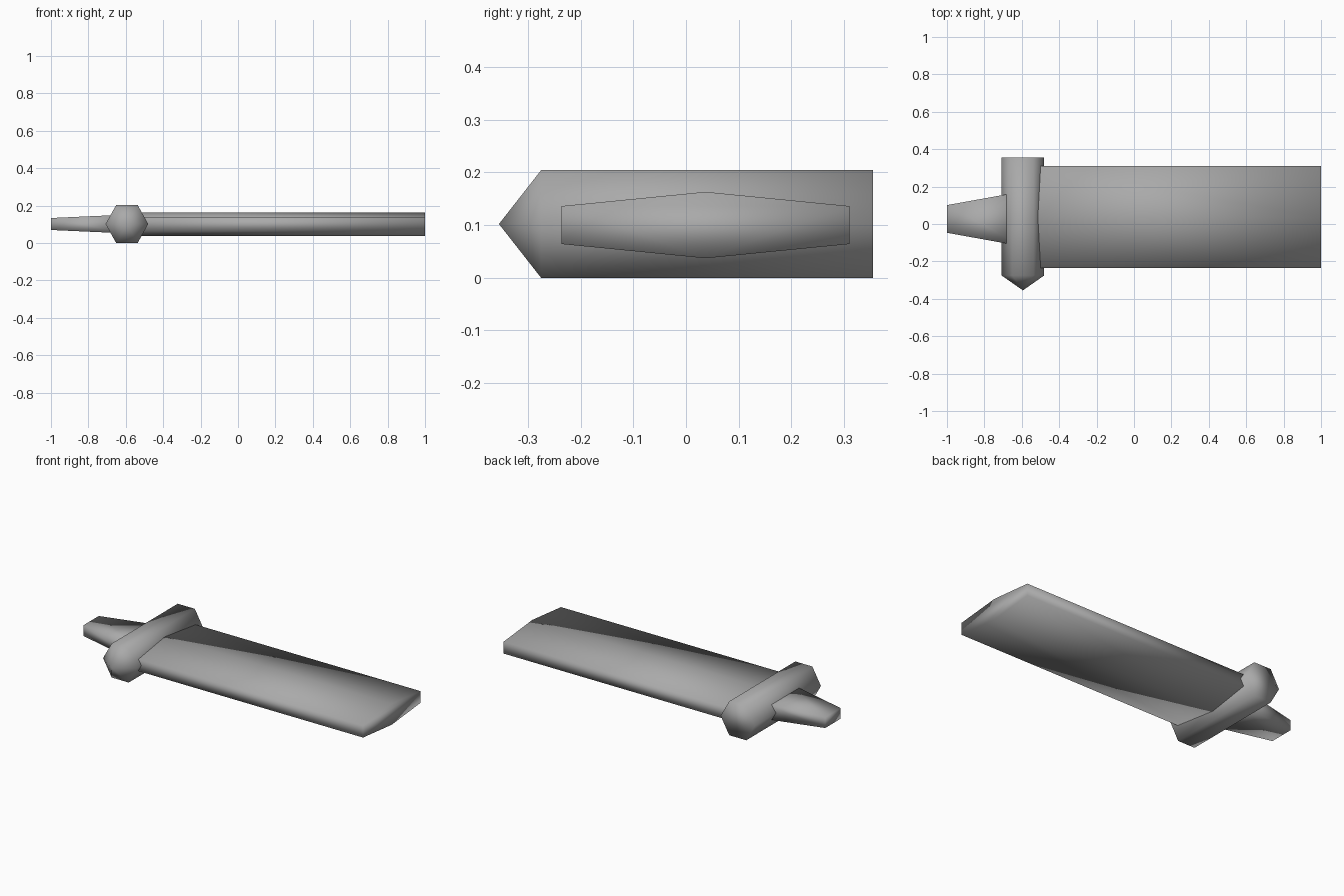
import bpy
import math

cube = bpy.data.objects.get("Cube")
if cube:
    bpy.data.objects.remove(cube, do_unlink=True)

grey = bpy.data.materials.new("plain grey")
grey.use_nodes = True
GREY = (0.4, 0.4, 0.4, 1)
grey.diffuse_color = GREY
grey.node_tree.nodes["Principled BSDF"].inputs["Base Color"].default_value = GREY

MID_Y, MID_Z = 0.037, 0.102


def loft(name, start, end, tip=None):
    """Join two matching rings; close the first with a tip or a flat cap."""
    n = len(start)
    verts = list(start) + list(end)
    faces = [(i, (i + 1) % n, n + (i + 1) % n, n + i) for i in range(n)]
    faces.append(tuple(range(n, 2 * n)))
    if tip:
        verts.append(tip)
        faces += [((i + 1) % n, i, 2 * n) for i in range(n)]
    else:
        faces.append(tuple(reversed(range(n))))
    mesh = bpy.data.meshes.new(name)
    mesh.from_pydata(verts, [], faces)
    mesh.materials.append(grey)
    obj = bpy.data.objects.new(name, mesh)
    bpy.context.collection.objects.link(obj)
    # Outward normals and soft shading
    bpy.ops.object.select_all(action="DESELECT")
    obj.select_set(True)
    bpy.context.view_layer.objects.active = obj
    bpy.ops.object.mode_set(mode="EDIT")
    bpy.ops.mesh.select_all(action="SELECT")
    bpy.ops.mesh.normals_make_consistent(inside=False)
    bpy.ops.object.mode_set(mode="OBJECT")
    bpy.ops.object.shade_smooth()
    return obj


# Six-sided crossbar with a pointed front
def hexagon(y):
    return [(-0.594 + 0.114 * math.cos(i * math.pi / 3), y,
             MID_Z + 0.118 * math.sin(i * math.pi / 3)) for i in range(6)]


loft("crossbar", hexagon(-0.275), hexagon(0.355), tip=(-0.594, -0.355, MID_Z))


# Long blade, thickest along its middle
def blade_section(x):
    half = [(0.273, -0.036), (0.273, 0.036), (0, 0.063)]
    return [(x, MID_Y + s * y, MID_Z - 0.002 + s * z) for s in (1, -1) for y, z in half]


loft("blade", blade_section(-0.59), blade_section(1.0))


# Tapered tail fin on the opposite side
def fin_section(x, y, z):
    return [(x, 0.027 + a * y, MID_Z + b * z)
            for a, b in ((1, 1), (-1, 1), (-1, -1), (1, -1))]


loft("tail_fin", fin_section(-1.0, 0.074, 0.032), fin_section(-0.6, 0.146, 0.05))
